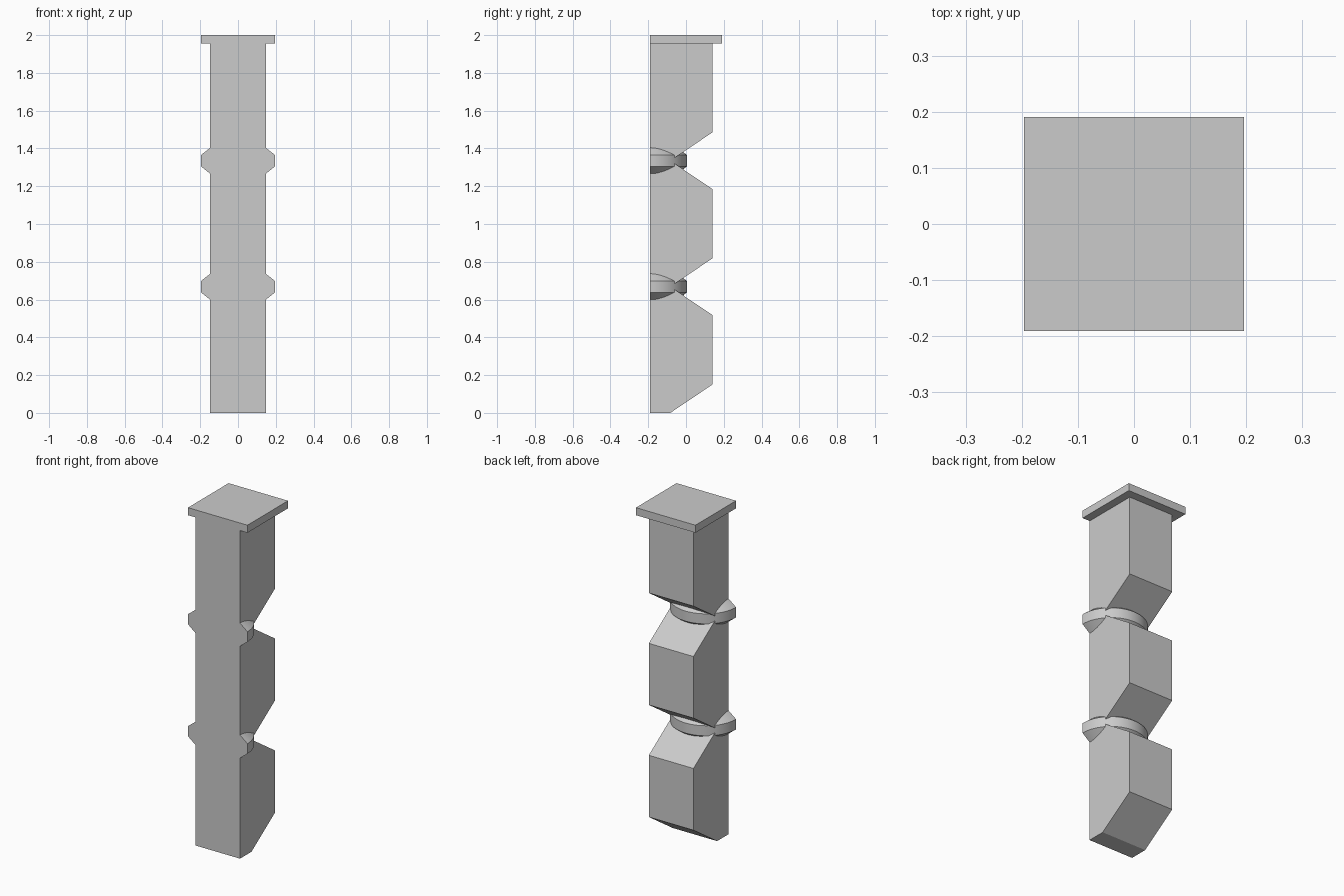
import bpy, bmesh, math
from mathutils import Matrix, Vector

cube = bpy.data.objects.get("Cube")
if cube:
    bpy.data.objects.remove(cube, do_unlink=True)

FRONT, BACK = -0.191, 0.14      # depth of the post
HALF = 0.147                    # half width of the post
RIM = 0.196                     # half width of the cap, radius of the collars
SLOPE = 0.15                    # height of each chamfer
JOINTS = (0.668, 1.335)         # heights of the notches

grey = bpy.data.materials.new("plain grey")
grey.use_nodes = True
colour = (0.6, 0.6, 0.6, 1)
grey.diffuse_color = colour
grey.node_tree.nodes["Principled BSDF"].inputs["Base Color"].default_value = colour


def make_object(name, bm):
    bmesh.ops.recalc_face_normals(bm, faces=bm.faces[:])
    mesh = bpy.data.meshes.new(name)
    bm.to_mesh(mesh)
    bm.free()
    mesh.materials.append(grey)
    obj = bpy.data.objects.new(name, mesh)
    bpy.context.collection.objects.link(obj)
    return obj


def prism(name, profile, half_width):
    """Extrude a (y, z) outline across the full width."""
    bm = bmesh.new()
    face = bm.faces.new([bm.verts.new((-half_width, y, z)) for y, z in profile])
    new = bmesh.ops.extrude_face_region(bm, geom=[face])["geom"]
    verts = [v for v in new if isinstance(v, bmesh.types.BMVert)]
    bmesh.ops.translate(bm, verts=verts, vec=(2 * half_width, 0, 0))
    # the starting face stays as the closing end
    return make_object(name, bm)


# Post: flat front, chamfered foot and V notches cut into the back
NOTCH = -0.083
outline = [(FRONT, 0), (NOTCH, 0), (BACK, SLOPE)]
for z in JOINTS:
    outline += [(BACK, z - SLOPE), (NOTCH, z), (BACK, z + SLOPE)]
outline += [(BACK, 1.955), (FRONT, 1.955)]
prism("post", outline, HALF)

# Square cap plate
prism("cap", [(FRONT, 1.955), (-FRONT, 1.955), (-FRONT, 2), (FRONT, 2)], RIM)

# Half-round bevelled collars wrapped behind the front face at each notch
section = [(HALF, 0.069), (RIM, 0.03), (RIM, -0.03), (HALF, -0.069)]
for name, z in zip(("lower_collar", "upper_collar"), JOINTS):
    bm = bmesh.new()
    start = bm.faces.new([bm.verts.new((r, FRONT, z + h)) for r, h in section])
    end = bmesh.ops.spin(bm, geom=[start], cent=(0, FRONT, 0), axis=(0, 0, 1),
                         angle=math.pi, steps=32, use_duplicate=False)
    # close the starting end if the spin consumed it
    open_edges = [e for e in bm.edges if e.is_boundary]
    if open_edges:
        bmesh.ops.holes_fill(bm, edges=open_edges, sides=0)
    collar = make_object(name, bm)
    bpy.ops.object.select_all(action="DESELECT")
    collar.select_set(True)
    bpy.context.view_layer.objects.active = collar
    bpy.ops.object.shade_smooth_by_angle(angle=math.radians(25))
